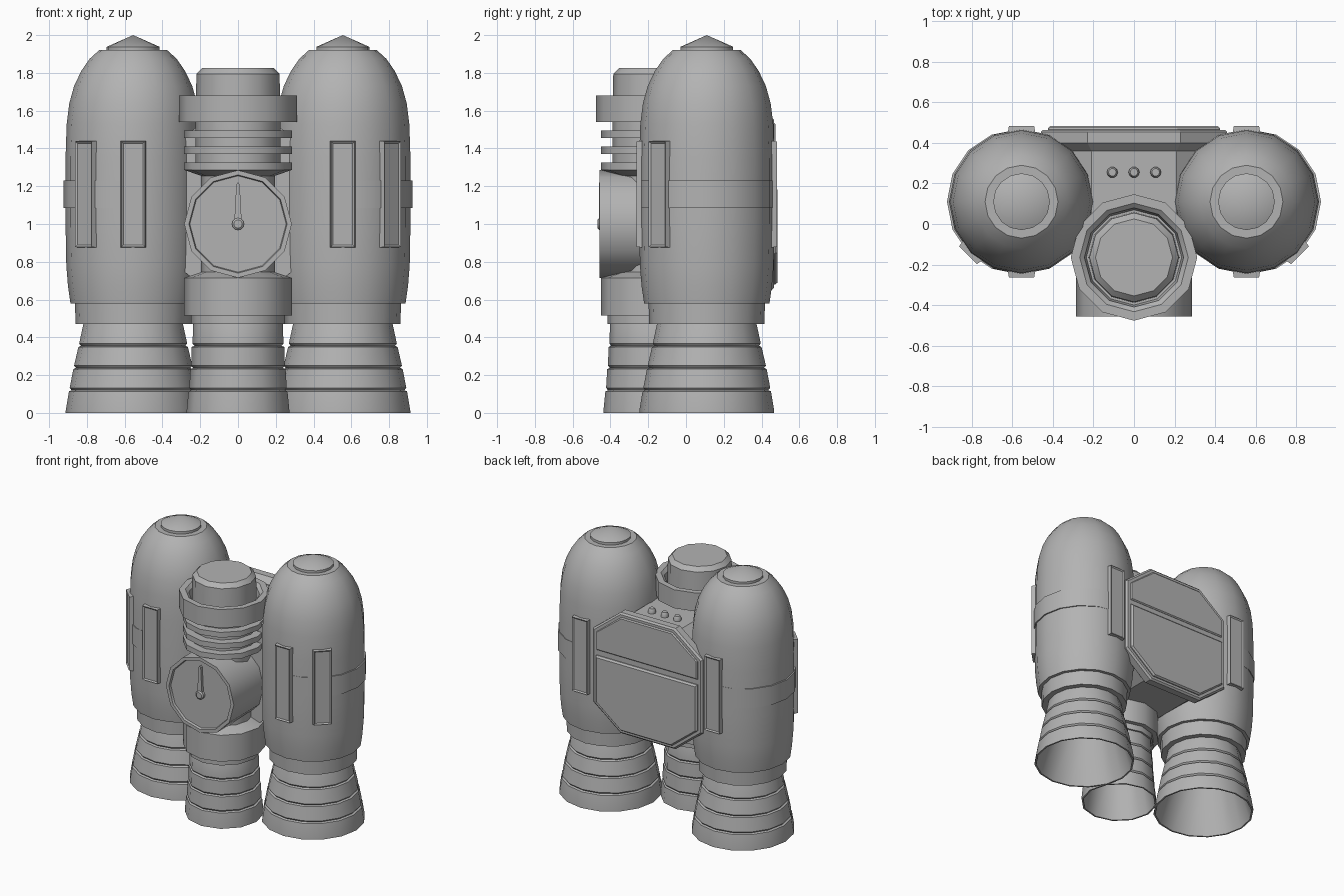
import bpy, bmesh, math
from mathutils import Matrix, Vector

if "Cube" in bpy.data.objects:
    bpy.data.objects.remove(bpy.data.objects["Cube"])

grey = bpy.data.materials.new("grey_metal")
grey.diffuse_color = (0.45, 0.45, 0.45, 1)
grey.use_nodes = True
grey.node_tree.nodes["Principled BSDF"].inputs["Base Color"].default_value = grey.diffuse_color


def finish(name, bm, matrix=None, smooth=True):
    """Turn a bmesh into a named object with sharp edges kept."""
    if matrix:
        bm.transform(matrix)
    bmesh.ops.recalc_face_normals(bm, faces=bm.faces)
    me = bpy.data.meshes.new(name)
    bm.to_mesh(me)
    bm.free()
    ob = bpy.data.objects.new(name, me)
    bpy.context.collection.objects.link(ob)
    me.materials.append(grey)
    if smooth:
        bpy.ops.object.select_all(action='DESELECT')
        ob.select_set(True)
        bpy.context.view_layer.objects.active = ob
        bpy.ops.object.shade_smooth_by_angle(angle=math.radians(32))
    return ob


def lathe(name, profile, sides, matrix, close=False):
    """Spin (radius, height) points round z; radius 0 makes a pole."""
    bm = bmesh.new()
    rings = []
    for r, z in profile:
        if r == 0:
            rings.append([bm.verts.new((0, 0, z))] * sides)
        else:
            rings.append([bm.verts.new((r * math.cos(a), r * math.sin(a), z))
                          for a in (2 * math.pi * i / sides for i in range(sides))])
    pairs = list(zip(rings, rings[1:]))
    if close:
        pairs.append((rings[-1], rings[0]))
    for lo, hi in pairs:
        for i in range(sides):
            j = (i + 1) % sides
            bm.faces.new(dict.fromkeys((lo[i], lo[j], hi[j], hi[i])))
    return finish(name, bm, matrix)


def prism(name, outline, y0, y1, bevel=0.0, front_bevel=0.0):
    """Extrude an (x, z) outline along y, with optional shrunken ends."""
    bm = bmesh.new()
    cx = sum(p[0] for p in outline) / len(outline)
    cz = sum(p[1] for p in outline) / len(outline)
    hx = max(abs(p[0] - cx) for p in outline)
    hz = max(abs(p[1] - cz) for p in outline)
    layers = [(y0, front_bevel), (y0 + front_bevel, 0), (y1 - bevel, 0), (y1, bevel)]
    loops = []
    for y, b in layers:
        loops.append([bm.verts.new((cx + (x - cx) * (1 - b / hx), y,
                                    cz + (z - cz) * (1 - b / hz))) for x, z in outline])
    n = len(outline)
    for a, c in zip(loops, loops[1:]):
        for i in range(n):
            bm.faces.new((a[i], a[(i + 1) % n], c[(i + 1) % n], c[i]))
    bm.faces.new(loops[0])
    bm.faces.new(loops[-1])
    bmesh.ops.remove_doubles(bm, verts=bm.verts, dist=1e-5)
    return finish(name, bm, smooth=False)


def nozzle(name, radii, sides, matrix):
    """Hollow bell of four stepped, flaring bands; radii run bottom to top."""
    heights = [0, 0.12, 0.238, 0.355, 0.475]
    outer = []
    for i in range(4):
        outer += [(radii[i] - (0.012 if i else 0), heights[i]),
                  (radii[i] - (0.002 if i else 0), heights[i] + 0.012),
                  (radii[i + 1] + 0.002, heights[i + 1] - 0.006)]
    inner = [(0, 0.36), (radii[3] - 0.05, 0.36), (radii[0] - 0.012, 0)]
    lathe(name, inner + outer + [(radii[4], 0.475), (0, 0.475)], sides, matrix)


def trim_plate(name, centre, angle):
    """Upright framed strip on a tank, facing outward at the given angle."""
    bm = bmesh.new()
    bmesh.ops.create_cube(bm, size=1, matrix=Matrix.Diagonal((0.06, 0.145, 0.57, 1)))
    face = max(bm.faces, key=lambda f: f.calc_center_median().x)
    for v in face.verts:
        v.co.y *= 0.86
        v.co.z *= 0.98
    bmesh.ops.inset_individual(bm, faces=[face], thickness=0.014)
    bmesh.ops.translate(bm, verts=face.verts, vec=(-0.008, 0, 0))
    m = (Matrix.Translation((*centre, 1.158)) @ Matrix.Rotation(angle, 4, 'Z')
         @ Matrix.Translation((0.343, 0, 0)))
    finish(name, bm, m, smooth=False)


# Side tanks with nozzle, nose cap, outer band and strips
TANK = [(0, 0.47), (0.305, 0.47), (0.308, 0.58), (0.332, 0.58), (0.345, 0.67),
        (0.354, 0.78), (0.358, 1.0), (0.358, 1.35), (0.352, 1.53), (0.338, 1.64),
        (0.313, 1.73), (0.275, 1.81), (0.23, 1.875), (0.18, 1.92), (0.14, 1.92),
        (0.14, 1.938), (0, 2.0)]
for side, s in (("left", -1), ("right", 1)):
    c = (s * 0.555, 0.11)
    at = Matrix.Translation((*c, 0))
    lathe(side + "_tank", TANK, 16, at)
    nozzle(side + "_nozzle", [0.357, 0.338, 0.315, 0.288, 0.262], 16, at)
    lathe(side + "_tank_band", [(0.33, 1.085), (0.358, 1.085), (0.358, 1.23), (0.33, 1.23)],
          16, Matrix.Translation((s * 0.565, 0.11, 0)), close=True)
    outer = math.radians(-45 if s > 0 else -135)
    for part, ang in (("front", -math.pi / 2), ("outer", outer), ("back", math.pi / 2)):
        trim_plate(f"{side}_{part}_strip", c, ang)

# Central engine column: nozzle, lower drum, neck and cooling fins
mid = Matrix.Translation((0, -0.165, 0)) @ Matrix.Rotation(math.pi / 2, 4, 'Z')
nozzle("centre_nozzle", [0.272, 0.26, 0.25, 0.243, 0.235], 12, mid)
column = [(0, 0.47), (0.25, 0.47), (0.25, 0.515), (0.285, 0.515), (0.285, 0.715),
          (0.195, 0.745), (0.195, 1.255)]
for z in (1.286, 1.37, 1.455):
    column += [(0.285, z), (0.285, z + 0.04), (0.225, z + 0.04)]
    if z < 1.4:
        column.append((0.225, z + 0.084))
column += [(0.225, 1.54), (0.22, 1.795), (0.19, 1.825), (0, 1.825)]
lathe("engine_column", column, 12, mid)
lathe("engine_collar", [(0.2, 1.54), (0.312, 1.54), (0.312, 1.68), (0.268, 1.68),
                        (0.245, 1.66), (0.235, 1.60), (0.2, 1.60)], 12, mid, close=True)

# Round gauge on the front with recessed dial, hub and needle
dial = Matrix.Translation((0, 0, 1.0)) @ Matrix.Rotation(math.pi / 2, 4, 'X')
lathe("gauge", [(0, -0.05), (0.285, -0.05), (0.285, 0.457), (0.26, 0.457),
                (0.255, 0.44), (0, 0.44)], 12, dial)
lathe("gauge_hub", [(0.032, 0.43), (0.032, 0.46), (0.022, 0.468), (0, 0.468)], 12, dial)
prism("gauge_needle", [(-0.02, 1.0), (0.02, 1.0), (0.009, 1.21), (0, 1.22), (-0.009, 1.21)],
      -0.46, -0.435)


# Back unit: octagonal body, bevelled panel and two raised covers
def octagon(hx, tx, z0, z1, z2, z3):
    return [(tx, z0), (hx, z1), (hx, z2), (tx, z3), (-tx, z3), (-hx, z2), (-hx, z1), (-tx, z0)]


prism("back_body", octagon(0.42, 0.21, 0.69, 0.85, 1.36, 1.52), -0.1, 0.38)
prism("back_panel", octagon(0.46, 0.23, 0.65, 0.83, 1.386, 1.565), 0.36, 0.465, 0.012, 0.04)
prism("upper_cover", [(0.425, 1.235), (0.425, 1.37), (0.215, 1.535),
                      (-0.215, 1.535), (-0.425, 1.37), (-0.425, 1.235)], 0.45, 0.475, 0.008)
prism("lower_cover", [(0.215, 0.68), (0.425, 0.845), (0.425, 1.195),
                      (-0.425, 1.195), (-0.425, 0.845), (-0.215, 0.68)], 0.45, 0.484, 0.012)

# Three buttons on top of the back unit
for i in (-1, 0, 1):
    lathe(f"button_{i + 2}", [(0.027, 1.51), (0.027, 1.54), (0.019, 1.555), (0, 1.555)],
          10, Matrix.Translation((i * 0.107, 0.255, 0)))
